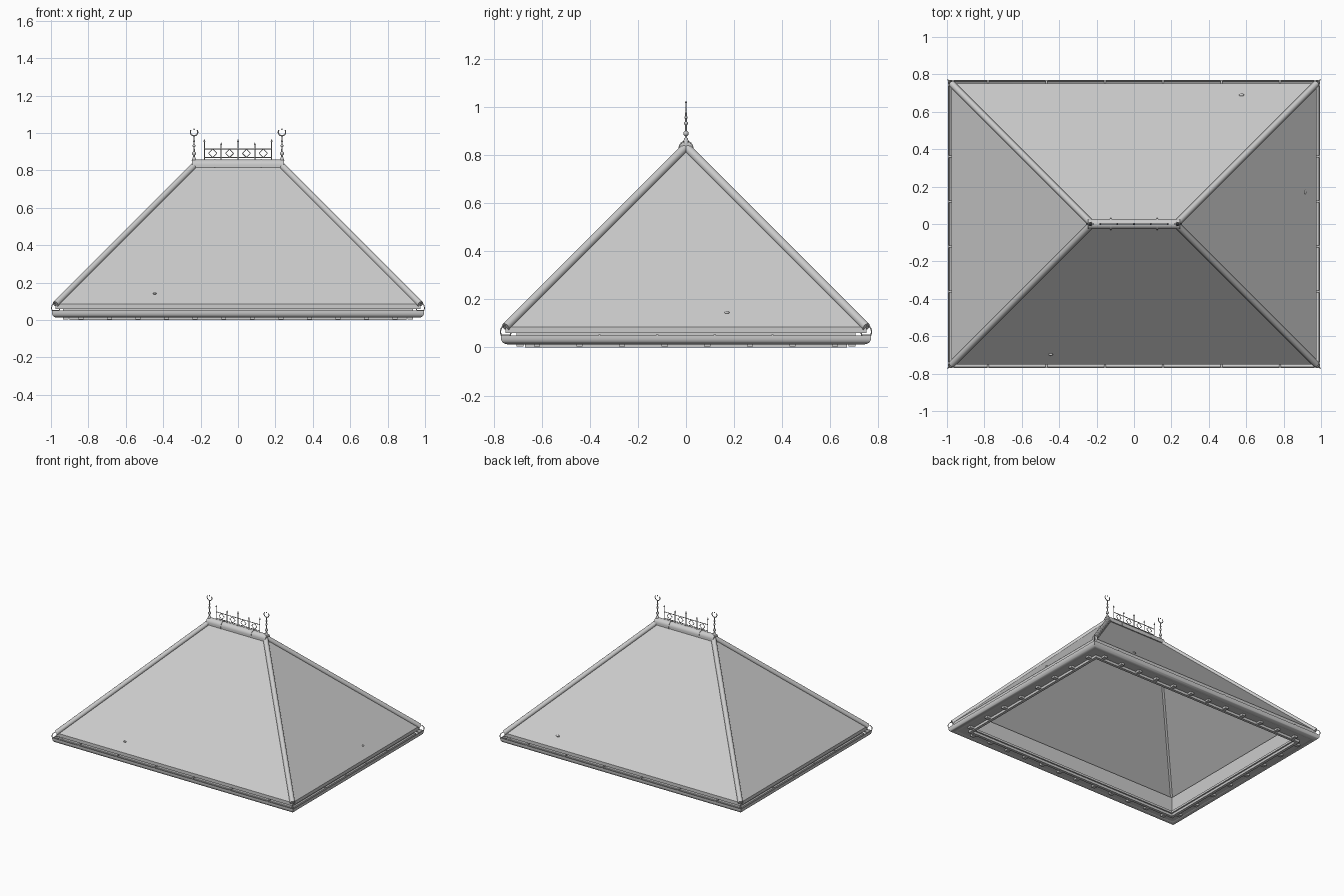
import bpy, bmesh, math
from mathutils import Vector

if "Cube" in bpy.data.objects:
    bpy.data.objects.remove(bpy.data.objects["Cube"])

GREY = bpy.data.materials.new("roof grey")
GREY.diffuse_color = (0.6, 0.6, 0.6, 1)
GREY.use_nodes = True
GREY.node_tree.nodes["Principled BSDF"].inputs["Base Color"].default_value = GREY.diffuse_color
pi = math.pi


def finish(name, bm, smooth=False):
    bmesh.ops.remove_doubles(bm, verts=bm.verts, dist=1e-5)
    bmesh.ops.recalc_face_normals(bm, faces=bm.faces)
    me = bpy.data.meshes.new(name)
    bm.to_mesh(me)
    bm.free()
    me.materials.append(GREY)
    ob = bpy.data.objects.new(name, me)
    bpy.context.collection.objects.link(ob)
    if smooth:
        bpy.ops.object.select_all(action='DESELECT')
        ob.select_set(True)
        bpy.context.view_layer.objects.active = ob
        bpy.ops.object.shade_smooth_by_angle(angle=math.radians(40))
    return ob


def ring(name, hx, hy, profile, smooth=False):
    """Sweep a closed profile of (inset, height) round a rectangle with mitred corners."""
    bm = bmesh.new()
    cols = []
    for sx, sy in ((1, 1), (-1, 1), (-1, -1), (1, -1)):
        cols.append([bm.verts.new((sx * (hx - d), sy * (hy - d), z)) for d, z in profile])
    n = len(profile)
    for c in range(4):
        a, b = cols[c], cols[(c + 1) % 4]
        for i in range(n):
            j = (i + 1) % n
            bm.faces.new((a[i], b[i], b[j], a[j]))
    bmesh.ops.dissolve_degenerate(bm, dist=1e-5, edges=bm.edges)
    return finish(name, bm, smooth)


def rod(bm, p, q, r1, r2=None, sides=10):
    p, q = Vector(p), Vector(q)
    d = q - p
    m = d.to_track_quat('Z', 'Y').to_matrix().to_4x4()
    m.translation = (p + q) / 2
    bmesh.ops.create_cone(bm, cap_ends=True, segments=sides, radius1=r1,
                          radius2=r1 if r2 is None else r2, depth=d.length, matrix=m)


def ball(bm, p, r, scale=(1, 1, 1)):
    made = bmesh.ops.create_uvsphere(bm, u_segments=14, v_segments=8, radius=r)
    for v in made['verts']:
        v.co = Vector([v.co[i] * scale[i] for i in range(3)]) + Vector(p)


def box(bm, p, size):
    made = bmesh.ops.create_cube(bm, size=1)
    for v in made['verts']:
        v.co = Vector([v.co[i] * size[i] for i in range(3)]) + Vector(p)


def wire(name, pts, r, cyclic=False):
    cu = bpy.data.curves.new(name, 'CURVE')
    cu.dimensions = '3D'
    cu.bevel_depth = r
    cu.bevel_resolution = 2
    sp = cu.splines.new('POLY')
    sp.points.add(len(pts) - 1)
    for q, p in zip(sp.points, pts):
        q.co = (*p, 1)
    sp.use_cyclic_u = cyclic
    cu.materials.append(GREY)
    ob = bpy.data.objects.new(name, cu)
    bpy.context.collection.objects.link(ob)
    bpy.ops.object.select_all(action='DESELECT')
    ob.select_set(True)
    bpy.context.view_layer.objects.active = ob
    bpy.ops.object.convert(target='MESH')


# Hollow hipped roof shell with a short fascia
HX, HY, Z0 = 0.975, 0.75, 0.085
ring("roof_shell", HX, HY, [(0, .06), (0, Z0), (HY, Z0 + HY), (HY, Z0 + HY - .015),
                            (.015, Z0), (.015, .06)])
RX, RZ = HX - HY, Z0 + HY

# Eave board and wall plate
ring("eave_board", .935, .705, [(0, .035), (0, .062), (.05, .062), (.05, .035)])
ring("wall_plate", .90, .67, [(0, 0), (0, .145), (.02, .145), (.02, 0)])
ring("soffit_board", .96, .73, [(0, .018), (0, .034), (.09, .034), (.09, .018)])

# Half-round gutter trough
outer = [(.027 - .027 * math.cos(pi * i / 10), .04 - .027 * math.sin(pi * i / 10)) for i in range(11)]
inner = [(.027 + .022 * math.cos(pi * i / 10), .04 - .022 * math.sin(pi * i / 10)) for i in range(11)]
ring("gutter", .995, .77, [(0, .05)] + outer + [(.054, .05), (.049, .05)] + inner + [(.005, .05)], True)

# Gutter straps
bm = bmesh.new()
for s in (-1, 1):
    for i in range(6):
        box(bm, (-.78 + i * .312, s * .75, .051), (.01, .04, .004))
    for i in range(4):
        box(bm, (s * .975, -.36 + i * .24, .051), (.04, .01, .004))
finish("gutter_straps", bm)

# Small blocks under the eaves
bm = bmesh.new()
for s in (-1, 1):
    for i in range(12):
        box(bm, (-.84 + i * 1.68 / 11, s * .69, .012), (.026, .03, .018))
    for i in range(8):
        box(bm, (s * .92, -.62 + i * 1.24 / 7, .012), (.03, .026, .018))
finish("eave_blocks", bm)

# Rounded hip caps
bm = bmesh.new()
for sx in (-1, 1):
    for sy in (-1, 1):
        rod(bm, (sx * HX, sy * HY, Z0), (sx * RX, 0, RZ), .018, sides=12)
finish("hip_caps", bm, True)

# Ridge cap with seam bands
def half_round(bm, x0, x1, r):
    prof = [(-r, .815)] + [(-r * math.cos(pi * i / 12), .83 + r * math.sin(pi * i / 12))
                           for i in range(13)] + [(r, .815)]
    f = bm.faces.new([bm.verts.new((x0, y, z)) for y, z in prof])
    ext = bmesh.ops.extrude_face_region(bm, geom=[f], use_keep_orig=True)
    for v in ext['geom']:
        if isinstance(v, bmesh.types.BMVert):
            v.co.x = x1

bm = bmesh.new()
half_round(bm, -.245, .245, .028)
finish("ridge_cap", bm, True)
bm = bmesh.new()
for x in (-.125, .125):
    half_round(bm, x - .004, x + .004, .031)
finish("ridge_bands", bm, True)

# Finials with beads and an upturned crescent
bm = bmesh.new()
for x in (-.235, .235):
    rod(bm, (x, 0, .84), (x, 0, .985), .005, .003)
    rod(bm, (x, 0, .85), (x, 0, .872), .014, .006, 14)
    ball(bm, (x, 0, .89), .011)
    ball(bm, (x, 0, .932), .008)
    ball(bm, (x, 0, .957), .006)
    ball(bm, (x, 0, 1.02), .004)
    wire("finial_crescent", [(x + .02 * math.cos(a), 0, 1.005 + .02 * math.sin(a))
                             for a in [math.radians(145 + 250 * i / 16) for i in range(17)]], .003)
finish("finials", bm, True)

# Ridge cresting: posts, rails and diamonds
bm = bmesh.new()
for i in range(5):
    x = -.18 + .09 * i
    top = .952 if i % 2 == 0 else .935
    rod(bm, (x, 0, .85), (x, 0, top), .0025, sides=8)
    rod(bm, (x, 0, top), (x, 0, top + .016), .006, 0, 8)
for z in (.868, .915):
    rod(bm, (-.18, 0, z), (.18, 0, z), .0025, sides=8)
for i in range(4):
    cx, cz, r = -.135 + .09 * i, .8915, .022
    p = [(cx + r * math.cos(k * pi / 2), 0, cz + r * math.sin(k * pi / 2)) for k in range(4)]
    for k in range(4):
        rod(bm, p[k], p[(k + 1) % 4], .002, sides=6)
finish("ridge_cresting", bm, True)

# Thin rings at the four eave corners, set on the diagonal
for sx in (-1, 1):
    for sy in (-1, 1):
        pts = []
        for i in range(24):
            a, r = 2 * pi * i / 24, .027
            h = r * math.cos(a) * .8
            pts.append((sx * (.975 + h), sy * (.75 + h), .065 + r * math.sin(a)))
        wire("corner_ring", pts, .0025, True)

# Small flat lumps lying on three slopes
bm = bmesh.new()
ball(bm, (-.445, -.698, .142), .011, (1, .6, .5))
ball(bm, (.915, .17, .145), .011, (.6, 1, .5))
ball(bm, (.575, .69, .146), .014, (1, .6, .5))
finish("slope_lumps", bm, True)
